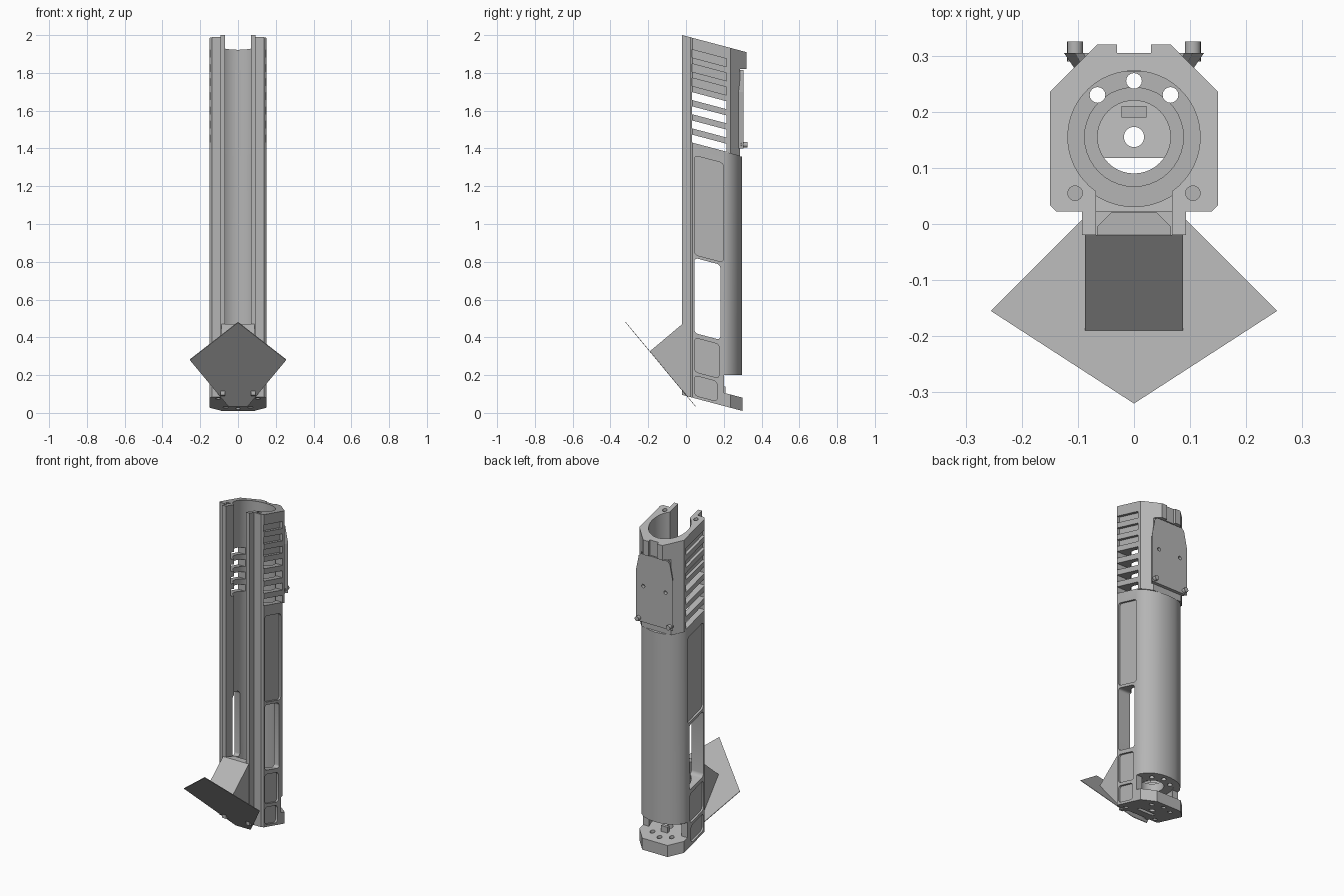
import bpy, bmesh, math

old = bpy.data.objects.get("Cube")
if old:
    bpy.data.objects.remove(old)

SLOPE = 0.265          # both ends of the housing lean by this much
BORE_Y, BORE_R = 0.155, 0.118

grey = bpy.data.materials.new("satin grey")
grey.use_nodes = True
grey.diffuse_color = (0.46, 0.46, 0.46, 1)
for node in grey.node_tree.nodes:
    if node.type == 'BSDF_PRINCIPLED':
        node.inputs["Base Color"].default_value = grey.diffuse_color


def prism(name, pts, a, b, axis='z', slanted=False, taper=1.0):
    """Extrude a 2D outline along an axis; taper narrows the start in x."""
    bm = bmesh.new()
    rings = []
    for t, s in ((a, taper), (b, 1.0)):
        ring = []
        for u, v in pts:
            x, y, z = {'z': (u, v, t), 'x': (t, u, v), 'y': (u * s, t, v)}[axis]
            if slanted:
                z -= SLOPE * (y + 0.02)
            ring.append(bm.verts.new((x, y, z)))
        rings.append(ring)
    bm.faces.new(rings[0])
    bm.faces.new(rings[1][::-1])
    for i in range(len(pts)):
        j = (i + 1) % len(pts)
        bm.faces.new((rings[0][i], rings[1][i], rings[1][j], rings[0][j]))
    bmesh.ops.recalc_face_normals(bm, faces=bm.faces)
    mesh = bpy.data.meshes.new(name)
    bm.to_mesh(mesh)
    bm.free()
    mesh.materials.append(grey)
    ob = bpy.data.objects.new(name, mesh)
    bpy.context.collection.objects.link(ob)
    return ob


def circle(cx, cy, r, n=32):
    return [(cx + r * math.cos(2 * math.pi * i / n), cy + r * math.sin(2 * math.pi * i / n)) for i in range(n)]


def rect(u0, u1, v0, v1):
    return [(u0, v0), (u1, v0), (u1, v1), (u0, v1)]


def round_rect(u0, u1, v0, v1, r):
    pts = []
    for q, (cu, cv) in enumerate(((u1 - r, v1 - r), (u0 + r, v1 - r), (u0 + r, v0 + r), (u1 - r, v0 + r))):
        for k in range(5):
            a = math.pi / 2 * (q + k / 4)
            pts.append((cu + r * math.cos(a), cv + r * math.sin(a)))
    return pts


def mirrored(half):
    return half + [(-x, y) for x, y in reversed(half) if x > 0]


def cut(ob, cutters):
    for c in cutters:
        mod = ob.modifiers.new("cut", 'BOOLEAN')
        mod.operation, mod.solver, mod.object = 'DIFFERENCE', 'EXACT', c
    bpy.context.view_layer.update()
    dg = bpy.context.evaluated_depsgraph_get()
    mesh = bpy.data.meshes.new_from_object(ob.evaluated_get(dg))
    ob.modifiers.clear()
    ob.data = mesh


def smooth(ob):
    bpy.ops.object.select_all(action='DESELECT')
    ob.select_set(True)
    bpy.context.view_layer.objects.active = ob
    bpy.ops.object.shade_smooth_by_angle(angle=math.radians(30))


# Housing cross-sections: rails and lips in front, bore inside, varied back
front = [(0.093, -0.02), (0.093, 0.022), (0.138, 0.022), (0.15, 0.034)]
octagon_back = [(0.15, 0.235), (0.065, 0.32)]
round_back = [(0.15, 0.2), (0.143, 0.225), (0.122, 0.253), (0.09, 0.277), (0.05, 0.292), (0, 0.297)]
start = math.acos(0.068 / BORE_R)
sweep = math.pi + 2 * start
bore = []
for i in range(41):
    a = math.pi + start - sweep * i / 40
    bore.append((BORE_R * math.cos(a), BORE_Y + BORE_R * math.sin(a)))


def c_section(back):
    return mirrored([(0.068, -0.02)] + front + back) + bore


upper = prism("upper_housing", c_section(octagon_back), 1.44, 2.0, slanted=True)
lower = prism("lower_housing", c_section(round_back), 0.165, 1.44, slanted=True)
foot = prism("foot_plate", mirrored([(0.068, 0.022), (0.068, -0.02)] + front + [(0.15, 0.235), (0.085, 0.3)]),
             0.095, 0.165, slanted=True)

# Cooling slots: four go through, three are shallow
cutters = []


def cutter(*args, **kw):
    c = prism("cutter", *args, **kw)
    c.hide_render = True
    cutters.append(c)
    return c


def side_pocket(outline, depth):
    return [cutter(outline, s * (0.15 - depth), s * 0.2, axis='x', slanted=True) for s in (-1, 1)]


upper_cuts, seam_cuts = [], []
for i in range(7):
    z = 1.465 + i * 0.075
    slot = rect(0.032, 0.215, z - 0.02, z + 0.022)
    if i < 4:
        upper_cuts.append(cutter(slot, -0.2, 0.2, axis='x', slanted=True))
    else:
        upper_cuts += side_pocket(slot, 0.018)
upper_cuts.append(cutter(rect(-0.2, 0.2, 0.285, 0.4), 1.2, 1.82))
upper_cuts.append(cutter(rect(-0.03, 0.03, 0.305, 0.4), 1.8, 2.1))
for s in (-1, 1):
    upper_cuts.append(cutter(circle(s * 0.105, 0.055, 0.013, 16), 1.93, 2.1))
cut(upper, upper_cuts)

# Side panels, the open window and the notch above the foot
lower_cuts = side_pocket(round_rect(0.045, 0.198, 0.855, 1.38, 0.018), 0.012)
lower_cuts += side_pocket(round_rect(0.045, 0.175, 0.235, 0.415, 0.018), 0.012)
lower_cuts.append(cutter(round_rect(0.045, 0.182, 0.44, 0.838, 0.018), -0.2, 0.2, axis='x', slanted=True))
base_pocket = side_pocket(round_rect(0.045, 0.165, 0.11, 0.215, 0.018), 0.012)
notch = cutter(rect(-0.2, 0.2, 0.2, 0.4), -0.1, 0.2)
cut(lower, lower_cuts + base_pocket + [notch])

# Drilled holes shared by the foot and the inner flange
ring_holes = [cutter(circle(x, y, 0.014, 16), -0.1, 0.4) for x, y in ((-0.065, 0.23), (0.065, 0.23), (0, 0.255))]
corner_holes = [cutter(circle(s * 0.105, 0.055, 0.013, 16), -0.1, 0.1) for s in (-1, 1)]
centre_hole = cutter(circle(0, BORE_Y, 0.018), -0.1, 0.4)
foot_slot = cutter(rect(-0.055, 0.055, 0.09, 0.118), -0.1, 0.4)
cut(foot, base_pocket + ring_holes + corner_holes + [centre_hole, foot_slot])

flange = prism("inner_flange", circle(0, BORE_Y, 0.125, 48), 0.203, 0.28)
cut(flange, ring_holes + [cutter(circle(0, BORE_Y, 0.065, 40), 0.1, 0.4),
                          cutter(circle(0, BORE_Y, 0.088, 40), 0.255, 0.4)])
prism("foot_post", rect(-0.022, 0.022, 0.19, 0.21), 0.09, 0.14)

# Back cover plate with two holes and two screws
outline = mirrored([(0.125, 1.4), (0.125, 1.7), (0.105, 1.8), (0.09, 1.815)])
cover = prism("back_cover", outline, 0.272, 0.305, axis='y', taper=0.82)
cut(cover, [cutter(circle(s * 0.075, 1.62, 0.011, 16), 0.25, 0.4, axis='y') for s in (-1, 1)])
for side, s in (("left", 1), ("right", -1)):
    screw = prism(side + "_cover_screw", circle(s * 0.105, 1.42, 0.014, 20), 0.29, 0.325, axis='y')
    smooth(screw)

# Wedge block standing on the tilted plate, with a tongue into the channel
prism("wedge_block", [(-0.02, 0.47), (-0.19, 0.327), (-0.02, 0.12)], -0.087, 0.087, axis='x')
prism("wedge_tongue", mirrored([(0.066, -0.021), (0.066, -0.005), (0.04, 0.021)]), 0.13, 0.469)

# Tilted kite-shaped plate
kite = prism("tilted_plate", mirrored([(0, -0.32), (0.255, -0.155), (0.05, 0.05)]), -0.002, 0.002)
for v in kite.data.vertices:
    v.co.z += 0.48 - 1.203 * (v.co.y + 0.32)

for ob in (upper, lower, foot, flange):
    smooth(ob)
for c in cutters:
    bpy.data.objects.remove(c)
